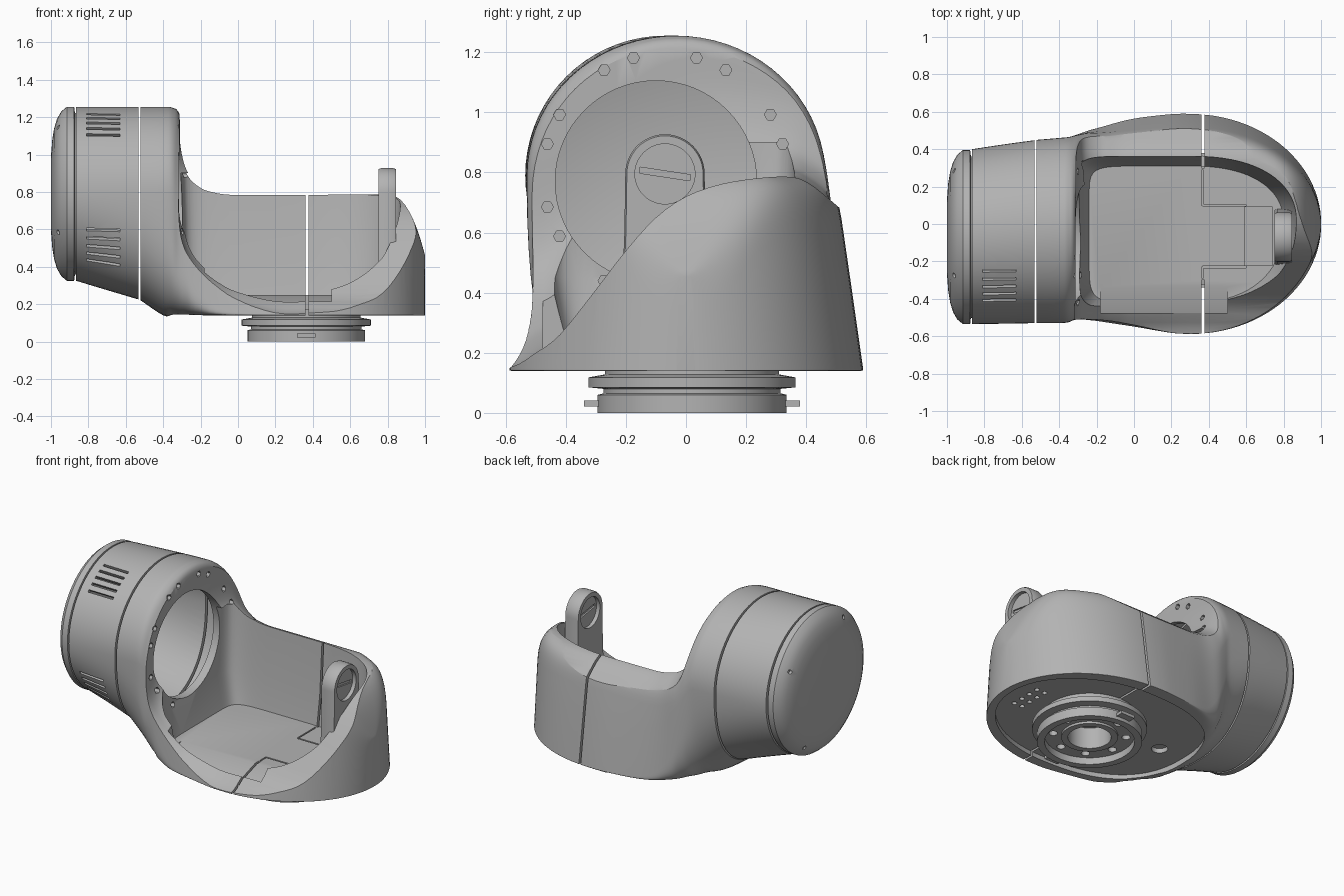
import bpy, bmesh, math
from mathutils import Matrix, Vector

if "Cube" in bpy.data.objects:
    bpy.data.objects.remove(bpy.data.objects["Cube"])

grey = bpy.data.materials.new("plain grey")
grey.use_nodes = True
grey.diffuse_color = (0.45, 0.45, 0.45, 1)
grey.node_tree.nodes["Principled BSDF"].inputs["Base Color"].default_value = grey.diffuse_color

CY, CZ = -0.07, 0.79            # axis of the round motor end
MX, MY = 0.365, 0.02            # axis of the mount below


def finish(name, bm):
    bmesh.ops.recalc_face_normals(bm, faces=bm.faces)
    mesh = bpy.data.meshes.new(name)
    bm.to_mesh(mesh)
    bm.free()
    mesh.materials.append(grey)
    obj = bpy.data.objects.new(name, mesh)
    bpy.context.collection.objects.link(obj)
    return obj


def loft(name, loops):
    bm = bmesh.new()
    rings = [[bm.verts.new(p) for p in loop] for loop in loops]
    n = len(rings[0])
    for a, b in zip(rings, rings[1:]):
        for i in range(n):
            j = (i + 1) % n
            bm.faces.new((a[i], a[j], b[j], b[i]))
    bm.faces.new(rings[0])
    bm.faces.new(rings[-1])
    return finish(name, bm)


def cylinder(name, axis, start, end, centre, r, sides=64):
    bm = bmesh.new()
    mid = (start + end) / 2
    if axis == "X":
        m = Matrix.Translation((mid, *centre)) @ Matrix.Rotation(math.pi / 2, 4, "Y")
    else:
        m = Matrix.Translation((*centre, mid))
    bmesh.ops.create_cone(bm, cap_ends=True, segments=sides, radius1=r, radius2=r,
                          depth=abs(end - start), matrix=m)
    return finish(name, bm)


def box(name, lo, hi, turn=None):
    lo, hi = Vector(lo), Vector(hi)
    bm = bmesh.new()
    m = Matrix.Translation((lo + hi) / 2) @ (turn or Matrix()) @ Matrix.Diagonal((*(hi - lo), 1))
    bmesh.ops.create_cube(bm, size=1, matrix=m)
    return finish(name, bm)


def lathe(name, profile, axis, origin, steps=72):
    bm = bmesh.new()
    verts = [bm.verts.new((origin[0] + (h if axis == "X" else 0),
                           origin[1] + r, origin[2] + (h if axis == "Z" else 0)))
             for r, h in profile]
    edges = [bm.edges.new(p) for p in zip(verts, verts[1:])]
    if profile[0][0] > 0:
        edges.append(bm.edges.new((verts[-1], verts[0])))
    bmesh.ops.spin(bm, geom=verts + edges, cent=origin, angle=math.tau, steps=steps,
                   axis=(1, 0, 0) if axis == "X" else (0, 0, 1))
    bmesh.ops.remove_doubles(bm, verts=bm.verts, dist=0.0005)
    return finish(name, bm)


def cut(obj, cutters):
    for c in cutters:
        mod = obj.modifiers.new("cut", "BOOLEAN")
        mod.operation, mod.solver, mod.object = "DIFFERENCE", "EXACT", c
    bpy.context.view_layer.update()
    mesh = bpy.data.meshes.new_from_object(obj.evaluated_get(bpy.context.evaluated_depsgraph_get()))
    obj.modifiers.clear()
    obj.data = mesh
    for c in cutters:
        bpy.data.objects.remove(c)


def resample(rows, k=4):
    # smooth curve through the rows
    out = []
    for i in range(len(rows) - 1):
        quad = [rows[max(0, min(len(rows) - 1, i + d))] for d in (-1, 0, 1, 2)]
        for t in (j / k for j in range(k)):
            out.append([b + t * ((c - a) / 2 + t * ((2 * a - 5 * b + 4 * c - d) / 2
                        + t * (3 * b - a - 3 * c + d) / 2)) for a, b, c, d in zip(*quad)])
    return out + [list(rows[-1])]


def power(v, n):
    return math.copysign(abs(v) ** (2 / n), v)


def section(x, yf, yb, zt, zb, zc, nt, nb, taper, count=72):
    pts = []
    for k in range(count):
        a = math.tau * k / count
        n = nt if math.sin(a) >= 0 else nb
        u, v = power(math.cos(a), n), power(math.sin(a), n)
        z = zc + v * (zt - zc if v > 0 else zc - zb)
        pts.append((x, (yf + yb) / 2 + (yb - yf) / 2 * u * (1 - taper * (z - zb) / (zt - zb)), z))
    return pts


def outline(x0, x1, yf, yb, z, nl, nr, xc=0.3, count=72):
    pts = []
    for k in range(count):
        a = math.tau * k / count
        c, s = math.cos(a), math.sin(a)
        n = nr if c > 0 else nl
        pts.append((xc + power(c, n) * (x1 - xc if c > 0 else xc - x0),
                    power(s, n) * (yb if s > 0 else -yf), z))
    return pts


# Main housing: sections from the round end to the nose
stations = resample([
    (-0.52, -0.53, 0.45, 1.255, 0.22, 0.79, 2, 2.4, 0),
    (-0.40, -0.53, 0.46, 1.255, 0.14, 0.79, 2, 3, 0),
    (-0.35, -0.525, 0.465, 1.25, 0.14, 0.78, 2, 4, 0),
    (-0.31, -0.515, 0.48, 1.21, 0.14, 0.72, 2.1, 5.5, 0.02),
    (-0.25, -0.52, 0.505, 1.0, 0.14, 0.62, 2.8, 9, 0.06),
    (-0.15, -0.53, 0.53, 0.85, 0.14, 0.5, 5, 25, 0.11),
    (0.0, -0.55, 0.565, 0.80, 0.14, 0.45, 7, 90, 0.15),
    (0.2, -0.583, 0.588, 0.80, 0.14, 0.45, 8, 200, 0.16),
    (0.3, -0.588, 0.59, 0.80, 0.14, 0.45, 8, 200, 0.16)])
for i in range(1, 25):
    t = math.radians(87) * i / 24
    x = 0.3 + 0.701 * math.sin(t)
    top = 0.80 - 0.34 * max(0, (x - 0.74) / 0.26) ** 3
    w = 0.589 * math.cos(t)
    stations.append((x, -w, w, top, 0.14, min(0.45, top - 0.22), 8 - i / 6, 200, 0.16))
housing = loft("main_housing", [section(*s) for s in stations])

# Sweeping rim cut, low at the front and high at the back, sloping outwards
rim = [(-0.75, 0.145), (-0.59, 0.15), (-0.5, 0.2), (-0.42, 0.26), (-0.3, 0.41), (-0.2, 0.54),
       (-0.1, 0.65), (0, 0.72), (0.12, 0.762), (0.25, 0.782), (0.35, 0.785), (0.41, 0.763), (0.49, 0.70), (0.7, 0.52)]
fillet = resample([(-0.315, 0.66, -0.31, 0.30), (-0.315, 0.45, -0.305, 0.21), (-0.285, 0.3, -0.27, 0.09),
                   (-0.2, 0.18, -0.2, 0.03), (-0.1, 0.1, -0.13, 0.01), (0, 0.05, -0.05, 0),
                   (0.2, 0, 0.1, 0), (0.4, 0, 0.4, 0)])
rows = []
for y, z in resample(rim, 3):
    s = max(0, min(1, (y + 0.5) / 0.9))
    row = [(-0.312, y, 1.6)]
    row += [(a + (c - a) * s, y, z + b + (d - b) * s) for a, b, c, d in fillet]
    rows.append(row + [(1.5, y, z), (1.5, y, 1.6)])
cutters = [loft("rim_cutter", rows)]

# Inner tub with a sloping front floor, recess underneath and the thin-walled round end
cutters.append(loft("tub_cutter", [outline(-0.24, 0.80, -0.42, 0.31, 0.25, 9, 2.3),
                                   outline(-0.29, 0.85, -0.46, 0.34, 0.45, 9, 2.3),
                                   outline(-0.306, 0.88, -0.49, 0.37, 0.9, 9, 2.3)]))
cutters.append(loft("floor_slope_cutter", [[(x, -0.33, 0.252), (x, -0.475, 0.205), (x, -0.475, 0.4),
                                            (x, -0.33, 0.4)] for x in (-0.18, 0.5)]))
cutters.append(loft("base_cutter", [outline(-0.38, 0.955, -0.52, 0.51, z, 2.5, 2) for z in (0.05, 0.17)]))
cutters.append(loft("bore_cutter", [section(*s) for s in (
    (-0.56, -0.505, 0.42, 1.23, 0.25, CZ, 2, 2.3, 0), (-0.42, -0.505, 0.435, 1.23, 0.24, CZ, 2, 2.3, 0),
    (-0.345, -0.495, 0.43, 1.215, 0.3, CZ, 2, 2.2, 0))]))
cutters.append(cylinder("opening_cutter", "X", -0.45, -0.12, (-0.10, 0.77), 0.335))

# Split line between the nose and the rest, with floor grooves and pocket
for y0, y1 in ((0.3, 0.8), (-0.8, -0.3)):
    cutters.append(box("split_cutter", (0.362, y0, 0), (0.376, y1, 1.2)))
for lo, hi in (((0.362, 0.1, 0.235), (0.372, 0.29, 0.4)), ((0.362, -0.29, 0.235), (0.372, -0.23, 0.4)),
               ((0.366, 0.095, 0.236), (0.6, 0.105, 0.4)), ((0.366, -0.235, 0.236), (0.6, -0.225, 0.4)),
               ((0.59, -0.222, 0.2), (0.74, 0.092, 0.4))):
    cutters.append(box("floor_cutter", lo, hi))

# Screw holes around the opening and in the base
for deg in (15, 30, 60, 75, 105, 120, 150, 165, 195, 210, 240):
    a = math.radians(deg)
    cutters.append(cylinder("screw_cutter", "X", -0.335, -0.18,
                            (CY + 0.405 * math.cos(a), CZ + 0.405 * math.sin(a)), 0.02, 6))
for x in (0.76, 0.82):
    for y in (-0.14, -0.07, 0, 0.07):
        cutters.append(cylinder("base_hole_cutter", "Z", 0.1, 0.19, (x, y), 0.016, 12))
cutters.append(cylinder("cable_hole_cutter", "Z", 0.1, 0.2, (-0.2, 0), 0.05, 20))
cut(housing, cutters)

# Thin motor cover with two groups of vent slots
ends = ((-0.866, -0.535, 0.40, 1.255, 0.325, CZ, 2, 2, 0), (-0.7, -0.533, 0.425, 1.255, 0.275, CZ, 2, 2.15, 0),
        (-0.532, -0.53, 0.448, 1.255, 0.225, CZ, 2, 2.4, 0))
cover = loft("motor_cover", [section(*s) for s in resample(ends)])
cutters = [loft("cover_bore", [section(x, f + 0.025, b - 0.025, t - 0.025, z + 0.025, c, *rest)
                               for x, (f, b, t, z, c, *rest) in
                               ((-0.9, ends[0][1:]), (-0.7, ends[1][1:]), (-0.5, ends[2][1:]))])]
for first in (113, 204):
    for k in range(5):
        a = math.radians(first + 6 * k)
        y, z = CY + 0.46 * math.cos(a), CZ + 0.46 * math.sin(a)
        cutters.append(box("vent_cutter", (-0.81, y - 0.07, z - 0.008), (-0.63, y + 0.07, z + 0.008),
                           Matrix.Rotation(a, 4, "X")))
cut(cover, cutters)

# Rounded hollow end cap with small pits
cap = lathe("end_cap", [(0, -1), (0.2, -1), (0.29, -0.993), (0.35, -0.983), (0.4, -0.968), (0.44, -0.945),
                        (0.465, -0.915), (0.465, -0.876), (0.432, -0.872), (0.432, -0.84),
                        (0.415, -0.84), (0.415, -0.93), (0.38, -0.95), (0, -0.96)], "X", (0, CY, CZ))
pits = []
for k in range(4):
    a = math.radians(30 + 90 * k)
    pits.append(cylinder("pit_cutter", "X", -1.1, -0.95,
                         (CY + 0.41 * math.cos(a), CZ + 0.41 * math.sin(a)), 0.013, 12))
cut(cap, pits)

# Upright arm with a round, slotted boss
arm_points = [(0.15, 0.23), (0.135, 0.6)]
arm_points += [(0.132 * math.cos(math.pi * k / 24), 0.795 + 0.132 * math.sin(math.pi * k / 24)) for k in range(25)]
arm_points += [(-0.135, 0.6), (-0.15, 0.23)]
arm = loft("upright_arm", [[(x, CY + y * w, 0.795 + (z - 0.795) * w) for y, z in arm_points]
                           for x, w in ((0.75, 0.96), (0.765, 1), (0.83, 1), (0.845, 0.96))])
cut(arm, [cylinder("arm_hole", "X", 0.6, 1, (CY, 0.795), 0.1, 40)])
boss = cylinder("arm_boss", "X", 0.775, 0.82, (CY, 0.795), 0.102, 40)
cut(boss, [box("slot_cutter", (x, CY - 0.085, 0.785), (x + 0.03, CY + 0.085, 0.805),
               Matrix.Rotation(-0.15, 4, "X")) for x in (0.81, 0.755)])

# Turned mount below, with bolt holes and side tabs
mount = lathe("base_mount", [(0.13, 0.18), (0.13, 0.03), (0.17, 0.03), (0.17, 0.045), (0.27, 0.045),
                             (0.27, 0), (0.315, 0), (0.315, 0.06), (0.295, 0.065), (0.295, 0.08),
                             (0.345, 0.085), (0.345, 0.118), (0.29, 0.128), (0.29, 0.18)],
              "Z", (MX, MY, 0))
holes = []
for k in range(8):
    a = math.tau * k / 8 + 0.2
    holes.append(cylinder("bolt_cutter", "Z", -0.1, 0.1,
                          (MX + 0.22 * math.cos(a), MY + 0.22 * math.sin(a)), 0.026, 16))
cut(mount, holes)
for s in (-1, 1):
    box("mount_tab", (MX - 0.05, MY + s * 0.33 - 0.03, 0.022), (MX + 0.05, MY + s * 0.33 + 0.03, 0.042))

# Smooth shading with crisp edges
bpy.ops.object.select_all(action="DESELECT")
for obj in [housing, cover, cap, arm, boss, mount]:
    obj.select_set(True)
    bpy.context.view_layer.objects.active = obj
bpy.ops.object.shade_smooth_by_angle(angle=math.radians(32))
